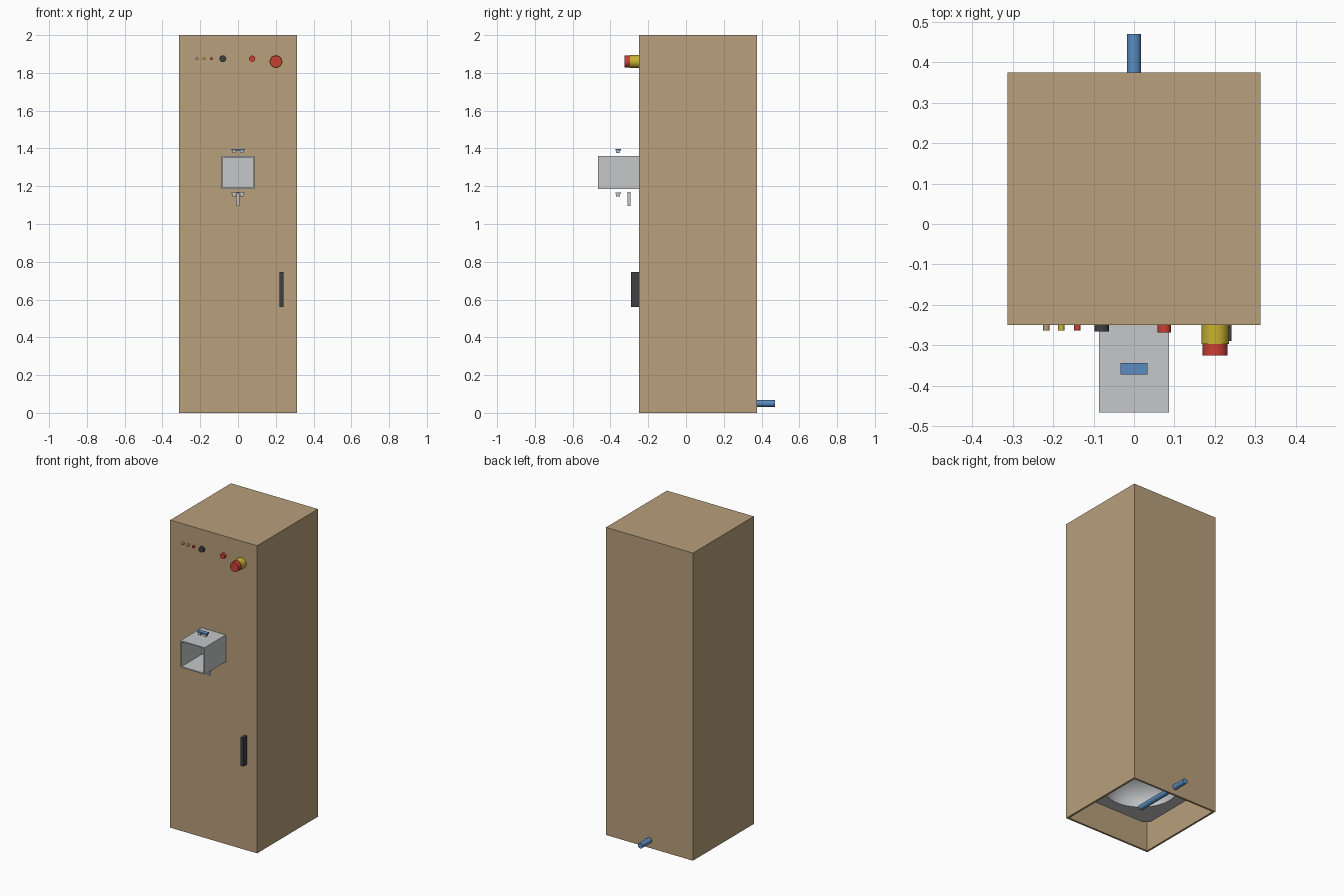
import bpy, bmesh, math
from mathutils import Matrix, Vector

if "Cube" in bpy.data.objects:
    bpy.data.objects.remove(bpy.data.objects["Cube"])


def material(name, r, g, b):
    m = bpy.data.materials.new(name)
    m.use_nodes = True
    m.diffuse_color = (r, g, b, 1)
    m.node_tree.nodes["Principled BSDF"].inputs["Base Color"].default_value = (r, g, b, 1)
    return m


TAN = material("tan", 0.48, 0.35, 0.20)
GRAY = material("light_gray", 0.56, 0.57, 0.58)
DARK = material("charcoal", 0.05, 0.05, 0.06)
BLUE = material("blue", 0.10, 0.26, 0.52)
RED = material("red", 0.60, 0.05, 0.035)
YELLOW = material("yellow", 0.58, 0.45, 0.03)


def finish(name, bm, mat, smooth=False):
    bmesh.ops.recalc_face_normals(bm, faces=bm.faces)
    mesh = bpy.data.meshes.new(name)
    bm.to_mesh(mesh)
    bm.free()
    mesh.materials.append(mat)
    ob = bpy.data.objects.new(name, mesh)
    bpy.context.scene.collection.objects.link(ob)
    if smooth:
        bpy.ops.object.select_all(action="DESELECT")
        ob.select_set(True)
        bpy.context.view_layer.objects.active = ob
        bpy.ops.object.shade_smooth_by_angle(angle=math.radians(40))
    return ob


def make_box(bm, lo, hi):
    lo, hi = Vector(lo), Vector(hi)
    mat = Matrix.Translation((lo + hi) / 2) @ Matrix.Diagonal((hi - lo).to_4d())
    bmesh.ops.create_cube(bm, size=1, matrix=mat)


def box(name, lo, hi, mat):
    bm = bmesh.new()
    make_box(bm, lo, hi)
    return finish(name, bm, mat)


def hollow_box(name, lo, hi, open_dir, wall, depth, mat):
    """Box whose face along open_dir is inset and pushed inwards."""
    bm = bmesh.new()
    make_box(bm, lo, hi)
    bm.normal_update()
    d = Vector(open_dir)
    face = max(bm.faces, key=lambda f: f.normal.dot(d))
    bmesh.ops.inset_region(bm, faces=[face], thickness=wall)
    new = bmesh.ops.extrude_face_region(bm, geom=[face])["geom"]
    verts = [v for v in new if isinstance(v, bmesh.types.BMVert)]
    bmesh.ops.translate(bm, verts=verts, vec=-d * depth)
    if face.is_valid:
        bmesh.ops.delete(bm, geom=[face], context="FACES_ONLY")
    return finish(name, bm, mat)


def rod(name, x, z, radius, y0, y1, mat, sides=32):
    """Cylinder lying along y."""
    bm = bmesh.new()
    m = Matrix.Translation((x, (y0 + y1) / 2, z)) @ Matrix.Rotation(math.pi / 2, 4, "X")
    bmesh.ops.create_cone(bm, cap_ends=True, segments=sides, radius1=radius,
                          radius2=radius, depth=abs(y1 - y0), matrix=m)
    return finish(name, bm, mat, True)


FRONT, BACK, HALF = -0.25, 0.375, 0.3125
MID = (FRONT + BACK) / 2

# Cabinet shell, open underneath
hollow_box("cabinet", (-HALF, FRONT, 0), (HALF, BACK, 2), (0, 0, -1), 0.018, 1.97, TAN)

# Internal base plate with a round domed recess
bm = bmesh.new()
half = HALF - 0.018
rings = []
n = 48
ring = []
for i in range(n):
    a = 2 * math.pi * (i + 0.5) / n
    c, s = math.cos(a), math.sin(a)
    k = half / max(abs(c), abs(s))
    ring.append(bm.verts.new((c * k, MID + s * k, 0.18)))
rings.append(ring)
for step in range(7):
    t = step / 7 * math.pi / 2
    r, z = 0.22 * math.cos(t), 0.18 + 0.15 * math.sin(t)
    rings.append([bm.verts.new((r * math.cos(2 * math.pi * (i + 0.5) / n),
                                MID + r * math.sin(2 * math.pi * (i + 0.5) / n), z))
                  for i in range(n)])
for a, b in zip(rings, rings[1:]):
    for i in range(n):
        j = (i + 1) % n
        bm.faces.new((a[i], a[j], b[j], b[i]))
bm.faces.new(rings[-1])
finish("base_plate", bm, GRAY, True)

# Drain pipe from the middle out through the back
rod("drain_pipe", 0, 0.05, 0.0175, MID, 0.47, BLUE)

# Square feed duct, open at the front
hollow_box("feed_duct", (-0.087, -0.467, 1.185), (0.087, FRONT, 1.36),
           (0, -1, 0), 0.011, 0.212, GRAY)

# Brackets above and below the duct
for name, top, mat in (("upper", 1.398, BLUE), ("lower", 1.168, GRAY)):
    box(name + "_bracket_bar", (-0.034, -0.373, top - 0.008), (0.034, -0.344, top), mat)
    for side, sx in (("left", 1), ("right", -1)):
        box(f"{name}_bracket_{side}_foot", (sx * 0.019 - 0.009, -0.37, top - 0.022),
            (sx * 0.019 + 0.009, -0.35, top - 0.008), GRAY)
box("lower_pin", (-0.008, -0.309, 1.095), (0.008, -0.293, 1.17), GRAY)

# Door handle
box("door_handle", (0.221, -0.29, 0.56), (0.241, FRONT, 0.745), DARK)

# Control row
for name, x, mat in (("tan", -0.217, TAN), ("yellow", -0.18, YELLOW), ("red", -0.14, RED)):
    rod(name + "_indicator", x, 1.875, 0.008, FRONT, -0.263, mat, 16)
rod("selector_knob", -0.08, 1.875, 0.018, FRONT, -0.266, DARK)
rod("push_button", 0.075, 1.875, 0.0165, FRONT, -0.269, RED)
rod("stop_button_collar", 0.201, 1.86, 0.034, FRONT, -0.297, YELLOW)
rod("stop_button_cap", 0.201, 1.86, 0.031, -0.297, -0.326, RED)
